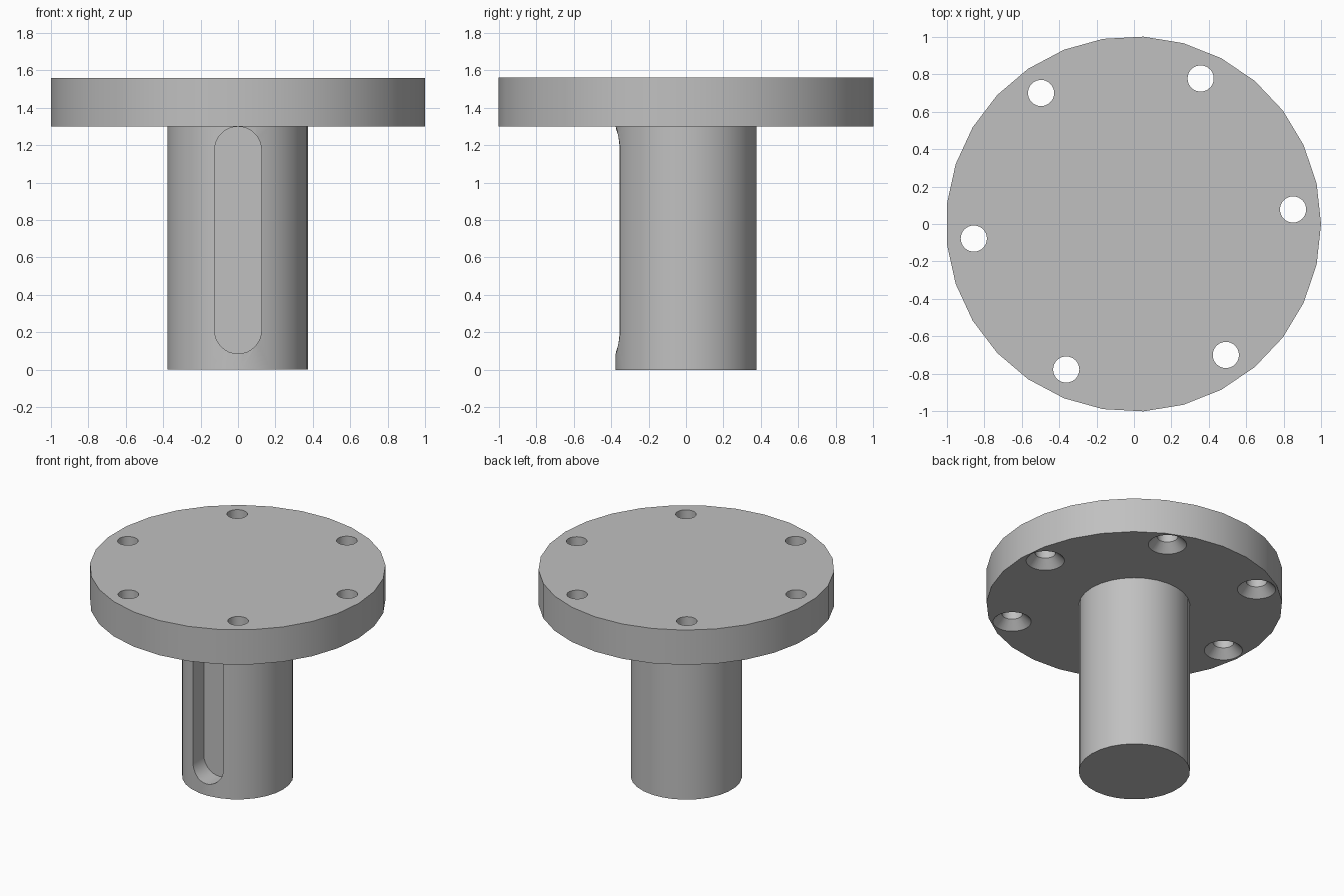
import bpy, bmesh, math
from mathutils import Matrix, Vector

cube = bpy.data.objects.get("Cube")
if cube:
    bpy.data.objects.remove(cube, do_unlink=True)

SHIFT = -0.003                      # centres the odd-sided flange
FLANGE_R, SHAFT_R = 1.003, 0.377
FLANGE_Z, TOP_Z = 1.30, 1.56
HOLE_R, SINK_R, BOLT_R = 0.07, 0.13, 0.857
SIDES = 29

steel = bpy.data.materials.new("grey steel")
steel.use_nodes = True
grey = (0.53, 0.53, 0.53, 1)
steel.diffuse_color = grey
steel.node_tree.nodes["Principled BSDF"].inputs["Base Color"].default_value = grey


def to_object(name, bm):
    bmesh.ops.recalc_face_normals(bm, faces=bm.faces)
    mesh = bpy.data.meshes.new(name)
    bm.to_mesh(mesh)
    bm.free()
    mesh.materials.append(steel)
    obj = bpy.data.objects.new(name, mesh)
    bpy.context.collection.objects.link(obj)
    return obj


def lathe(bm, profile, sides, centre):
    """Stack of rings from (radius, z) pairs, capped at both ends."""
    rings = []
    for r, z in profile:
        angles = [math.tau * i / sides for i in range(sides)]
        rings.append([bm.verts.new(centre + Vector((r * math.cos(a), r * math.sin(a), z)))
                      for a in angles])
    for low, high in zip(rings, rings[1:]):
        for i in range(sides):
            j = (i + 1) % sides
            bm.faces.new((low[i], low[j], high[j], high[i]))
    bm.faces.new(rings[0][::-1])
    bm.faces.new(rings[-1])


# Shaft and flange turned as one body
bm = bmesh.new()
lathe(bm, [(SHAFT_R, 0), (SHAFT_R, FLANGE_Z), (FLANGE_R, FLANGE_Z), (FLANGE_R, TOP_Z)],
      SIDES, Vector((SHIFT, 0, 0)))
body = to_object("flanged_shaft", bm)

# Six bolt holes, countersunk from below
bm = bmesh.new()
sink_top = FLANGE_Z + SINK_R - HOLE_R
for k in range(6):
    a = math.radians(5.2 + 60 * k)
    centre = Vector((BOLT_R * math.cos(a) + SHIFT, BOLT_R * math.sin(a), 0))
    lathe(bm, [(SINK_R, FLANGE_Z - 0.05), (SINK_R, FLANGE_Z), (HOLE_R, sink_top),
               (HOLE_R, TOP_Z + 0.05)], 32, centre)
holes = to_object("bolt_hole_cutter", bm)

# Round-ended keyway in the front of the shaft
bm = bmesh.new()
half, low, high, floor = 0.125, 0.085, 1.299, -0.225
outline = []
for z, start in ((high - half, 0), (low + half, math.pi)):
    for i in range(17):
        a = start + math.pi * i / 16
        outline.append(bm.verts.new((half * math.cos(a), floor, z + half * math.sin(a))))
face = bm.faces.new(outline)
grown = bmesh.ops.extrude_face_region(bm, geom=[face])["geom"]
bmesh.ops.translate(bm, vec=(0, -0.3, 0),
                    verts=[v for v in grown if isinstance(v, bmesh.types.BMVert)])
keyway = to_object("keyway_cutter", bm)

# Cut the body and bake the result
bpy.context.view_layer.objects.active = body
for cutter in (holes, keyway):
    mod = body.modifiers.new(cutter.name, "BOOLEAN")
    mod.operation = "DIFFERENCE"
    mod.solver = "EXACT"
    mod.object = cutter
    bpy.ops.object.modifier_apply(modifier=mod.name)
    bpy.data.objects.remove(cutter, do_unlink=True)

bpy.ops.object.select_all(action="DESELECT")
body.select_set(True)
bpy.ops.object.shade_smooth_by_angle(angle=math.radians(30))
